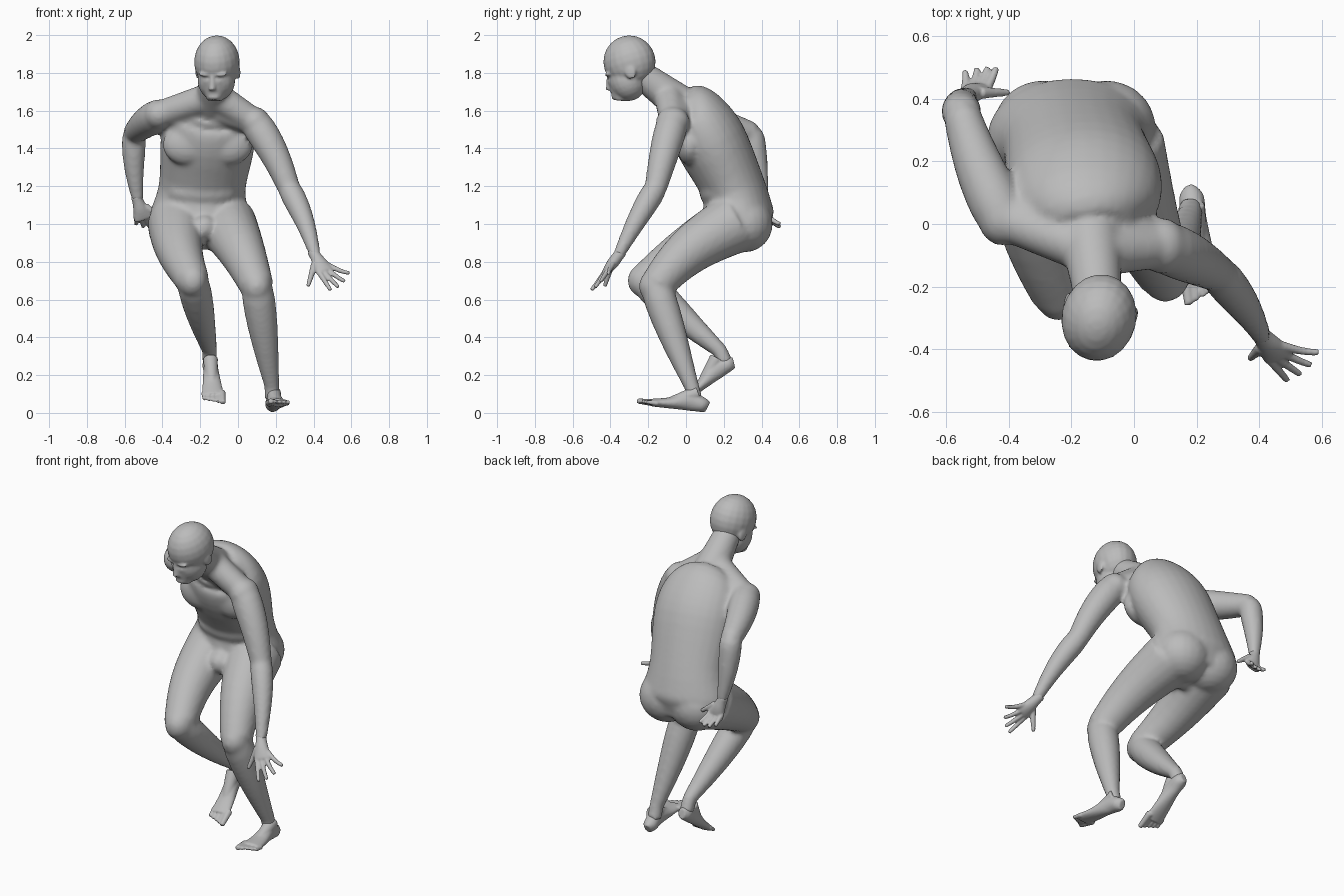
import bpy, bmesh, math
from mathutils import Vector, Matrix

if "Cube" in bpy.data.objects:
    bpy.data.objects.remove(bpy.data.objects["Cube"])

skin = bpy.data.materials.new("plain_grey")
skin.use_nodes = True
grey = (.5, .5, .5, 1)
skin.diffuse_color = grey
skin.node_tree.nodes["Principled BSDF"].inputs["Base Color"].default_value = grey


def spline(rows, steps=4):
    """Catmull-Rom interpolation of rows of numbers."""
    points = [Vector(row) for row in rows]
    points = [points[0] * 2 - points[1], *points, points[-1] * 2 - points[-2]]
    smooth = []
    for a, b, c, d in zip(points, points[1:], points[2:], points[3:]):
        for i in range(steps):
            t = i / steps
            smooth.append(b + (c - a) * t / 2 + (a - b * 5 / 2 + c * 2 - d / 2) * t * t
                          + (b * 3 - a - c * 3 + d) * t ** 3 / 2)
    return smooth + [points[-2]]


def loft(bm, rows, side, sides=20):
    """Skin rings given as (x, y, z, half width along side, half depth)."""
    centres = [Vector(row[:3]) for row in rows]
    last = len(rows) - 1
    rings = []
    for i, row in enumerate(rows):
        along = (centres[min(i + 1, last)] - centres[max(i - 1, 0)]).normalized()
        across = (side - along * side.dot(along)).normalized()
        depth = along.cross(across)
        angles = [math.tau * k / sides for k in range(sides)]
        rings.append([bm.verts.new(centres[i] + across * row[3] * math.cos(angle)
                                   + depth * row[4] * math.sin(angle)) for angle in angles])
    for low, high in zip(rings, rings[1:]):
        for k in range(sides):
            bm.faces.new((low[k - 1], low[k], high[k], high[k - 1]))
    bm.faces.new(rings[0][::-1])
    bm.faces.new(rings[-1])


def limb(bm, start, end, start_radius, end_radius, swell=0, bow=(0, 0, 0), steps=8):
    """Round tapering muscle, fullest nearer its start and bowed sideways."""
    rows = []
    for i in range(steps + 1):
        t = i / steps
        centre = start.lerp(end, t) + Vector(bow) * math.sin(math.pi * t)
        radius = start_radius + (end_radius - start_radius) * t
        radius += swell * math.sin(math.pi * t ** .6)
        rows.append((*centre, radius, radius))
    loft(bm, rows, (end - start).orthogonal())


def blob(bm, centre, size):
    """Ellipsoid with the given half sizes."""
    place = Matrix.Translation(centre) @ Matrix.Diagonal((*size, 1))
    bmesh.ops.create_uvsphere(bm, u_segments=20, v_segments=12, radius=1, matrix=place)


def finish(bm, name, voxel, relax):
    """Fuse the overlapping volumes into one soft skin."""
    bmesh.ops.recalc_face_normals(bm, faces=bm.faces)
    mesh = bpy.data.meshes.new(name)
    bm.to_mesh(mesh)
    bm.free()
    mesh.materials.append(skin)
    part = bpy.data.objects.new(name, mesh)
    bpy.context.collection.objects.link(part)
    fuse = part.modifiers.new("fuse", 'REMESH')
    fuse.mode = 'VOXEL'
    fuse.voxel_size = voxel
    fuse.use_smooth_shade = True
    soften = part.modifiers.new("soften", 'SMOOTH')
    soften.factor = .5
    soften.iterations = relax


def local_frame(origin, forward, side):
    """Matrix whose x is the side, y the forward and z the up direction."""
    forward = Vector(forward).normalized()
    side = Vector(side)
    side = (side - forward * forward.dot(side)).normalized()
    axes = Matrix((side, forward, side.cross(forward))).transposed()
    return Matrix.Translation(origin) @ axes.to_4x4()


# Joints of the pose
neck, nape = Vector((-.14, -.02, 1.63)), Vector((-.12, -.09, 1.68))
skull = Vector((-.11, -.29, 1.83))
right_shoulder, left_shoulder = Vector((-.42, .02, 1.58)), Vector((.09, -.07, 1.54))
right_elbow, left_elbow = Vector((-.55, .35, 1.48)), Vector((.27, -.16, 1.19))
right_wrist, left_wrist = Vector((-.53, .41, 1.12)), Vector((.41, -.36, .83))
right_hip, left_hip = Vector((-.32, .25, 1)), Vector((-.06, .25, 1))
right_knee, left_knee = Vector((-.24, -.22, .7)), Vector((.1, -.16, .67))
right_ankle, left_ankle = Vector((-.15, .18, .33)), Vector((.18, .03, .14))
right_heel, left_heel = Vector((-.15, .21, .26)), Vector((.18, .05, .07))

# Torso from pelvis to collar
bm = bmesh.new()
loft(bm, spline([(-.2, .32, .9, .2, .12), (-.2, .28, 1.02, .27, .19), (-.19, .25, 1.19, .23, .17),
                 (-.16, .13, 1.44, .25, .19), (-.15, .05, 1.58, .22, .16), (*neck, .14, .12)]),
     Vector((1, 0, 0)), sides=28)
limb(bm, neck, skull, .1, .07)
blob(bm, (-.16, .06, 1.63), (.18, .12, .08))
for side in (-1, 1):
    blob(bm, (-.16 + side * .11, .02, 1.42), (.13, .07, .11))
    blob(bm, (-.19 + side * .1, .31, 1), (.16, .15, .15))
blob(bm, (-.19, .17, 1.17), (.19, .1, .09))
blob(bm, (-.18, .1, .98), (.07, .08, .07))

# Collar, trapezius and arms
for shoulder, elbow, wrist, bow in (
        (right_shoulder, right_elbow, right_wrist, (-.01, 0, 0)),
        (left_shoulder, left_elbow, left_wrist, (.01, 0, .01))):
    limb(bm, neck, shoulder, .09, .07)
    limb(bm, nape, shoulder, .08, .07)
    blob(bm, shoulder, (.08, .09, .08))
    limb(bm, shoulder, elbow, .08, .06, swell=.01, bow=bow)
    blob(bm, elbow, (.05, .05, .05))
    limb(bm, elbow, wrist, .06, .03, swell=.01, bow=bow)

# Legs down to the heels
for hip, knee, ankle, heel, bow in (
        (right_hip, right_knee, right_ankle, right_heel, (-.03, -.01, .01)),
        (left_hip, left_knee, left_ankle, left_heel, (0, -.03, .02))):
    limb(bm, hip, knee, .16, .09, bow=bow)
    blob(bm, knee, (.08, .09, .09))
    limb(bm, knee, ankle, .08, .04, swell=.015, bow=(0, 0, -.01))
    limb(bm, ankle, heel, .04, .04)
finish(bm, "body", voxel=.013, relax=7)

# Head, in its own turned and bowed frame
bm = bmesh.new()
blob(bm, (0, 0, .03), (.12, .14, .14))
blob(bm, (0, .04, -.06), (.1, .1, .11))
limb(bm, Vector((0, .07, -.06)), Vector((0, .11, -.15)), .08, .04)
blob(bm, (0, .14, -.12), (.03, .01, .01))
limb(bm, Vector((0, .13, 0)), Vector((0, .15, -.08)), .01, .02)
for side in (-1, 1):
    blob(bm, (side * .04, .12, 0), (.04, .02, .01))
    blob(bm, (side * .11, -.01, -.03), (.01, .03, .04))
bm.transform(local_frame(skull, (-.2, -.9, -.3), (-1, .2, 0)))
finish(bm, "head", voxel=.008, relax=4)


def hand(name, wrist, knuckle, little_tip, index_tip, thumb_tip):
    """Palm with four fingers fanned from little to index, and a thumb."""
    bm = bmesh.new()
    knuckle, little_tip, index_tip = Vector(knuckle), Vector(little_tip), Vector(index_tip)
    reach = knuckle - wrist
    across = (little_tip - index_tip).normalized()
    palm = [(-.3, .03, .03), (0, .03, .03), (.5, .04, .03), (1, .05, .02), (1.1, .04, .01)]
    loft(bm, spline([(*(wrist + reach * t), wide, deep) for t, wide, deep in palm]), across)
    for i in range(4):
        t = i / 3
        base = knuckle + across * .07 * (.5 - t)
        tip = little_tip.lerp(index_tip, t) + reach * .2 * math.sin(math.pi * t)
        limb(bm, base - reach * .2, tip, .015, .01, bow=reach * .1)
    root = wrist + reach * .3 - across * .03
    limb(bm, root, Vector(thumb_tip), .02, .01)
    finish(bm, name, voxel=.006, relax=2)


hand("right_hand", right_wrist, (-.5, .43, 1.03), (-.54, .49, 1), (-.44, .5, 1), (-.4, .42, 1.03))
hand("left_hand", left_wrist, (.46, -.42, .75), (.59, -.41, .74), (.49, -.5, .65), (.37, -.43, .67))


def foot(name, heel, toe, inner):
    """Sole along local y, with the big toe on the inner side."""
    bm = bmesh.new()
    sole = [(0, .02, .03), (.03, .04, .04), (.1, .04, .05), (.2, .05, .03), (.3, .06, .02)]
    loft(bm, spline([(0, y, high, wide, high) for y, wide, high in sole]), Vector((1, 0, 0)))
    limb(bm, Vector((0, .06, .1)), Vector((0, .2, .03)), .04, .03)
    for i in range(5):
        x = inner * .024 * (2 - i)
        size = .014 if i else .02
        limb(bm, Vector((x, .27, .02)), Vector((x, .37 - .01 * i, .02)), size, size * .7)
    bm.transform(local_frame(heel, Vector(toe) - Vector(heel), (-1, 0, 0)))
    finish(bm, name, voxel=.006, relax=3)


foot("right_foot", (-.15, .27, .24), (-.13, 0, .06), inner=-1)
foot("left_foot", (.18, .11, 0), (.22, -.23, .04), inner=1)
